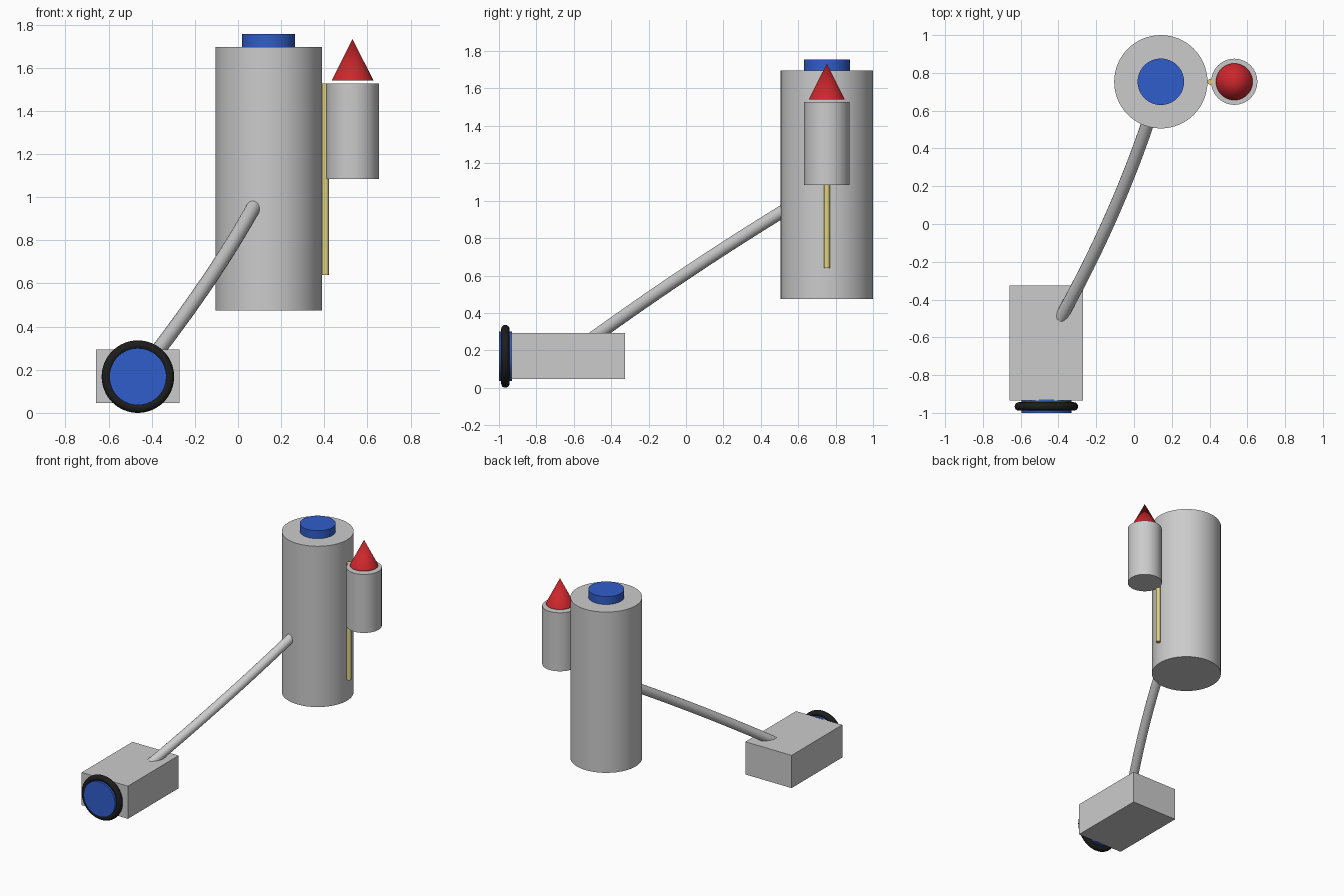
import bpy, math
from mathutils import Vector

if "Cube" in bpy.data.objects:
    bpy.data.objects.remove(bpy.data.objects["Cube"])


def material(name, rgb):
    m = bpy.data.materials.new(name)
    m.diffuse_color = (*rgb, 1)
    m.use_nodes = True
    m.node_tree.nodes["Principled BSDF"].inputs["Base Color"].default_value = m.diffuse_color
    return m


blue = material("blue", (0.03, 0.11, 0.6))
red = material("red", (0.6, 0.02, 0.025))
black = material("black", (0.012, 0.012, 0.012))
yellow = material("yellow", (0.75, 0.65, 0.22))


def finish(name, mat=None):
    ob = bpy.context.object
    ob.name = name
    if mat:
        ob.data.materials.append(mat)
    bpy.ops.object.shade_smooth_by_angle(angle=math.radians(35))
    return ob


def upright(name, x, y, r, z0, z1, mat=None, tip=None, sides=64):
    """Vertical cylinder, or cone when a tip radius is given."""
    bpy.ops.mesh.primitive_cone_add(
        vertices=sides, radius1=r, radius2=r if tip is None else tip,
        depth=z1 - z0, location=(x, y, (z0 + z1) / 2))
    return finish(name, mat)


MAIN_X, SIDE_X, AXIS_Y = 0.142, 0.531, 0.753
WHEEL_X, WHEEL_Z = -0.464, 0.168

# Large tank with cap
upright("main_tank", MAIN_X, AXIS_Y, 0.247, 0.475, 1.695)
upright("tank_cap", MAIN_X, AXIS_Y, 0.123, 1.69, 1.755, blue)

# Small side canister, its floating cone and the rod between the two tanks
upright("side_canister", SIDE_X, AXIS_Y, 0.122, 1.083, 1.527)
upright("canister_cone", SIDE_X, AXIS_Y, 0.097, 1.54, 1.733, red, tip=0)
upright("connecting_rod", 0.405, AXIS_Y, 0.016, 0.64, 1.527, yellow, sides=24)

# Base box
bpy.ops.mesh.primitive_cube_add(size=1, location=(WHEEL_X, -0.63, 0.17))
bpy.context.object.scale = (0.388, 0.608, 0.248)
bpy.ops.object.transform_apply(location=False, rotation=False, scale=True)
bpy.context.object.name = "base_box"

# Tyre and hub on the front of the box
facing = (math.pi / 2, 0, 0)
bpy.ops.mesh.primitive_torus_add(
    major_segments=64, minor_segments=16, major_radius=0.1455,
    minor_radius=0.0225, location=(WHEEL_X, -0.966, WHEEL_Z), rotation=facing)
finish("tyre", black)
bpy.ops.mesh.primitive_cylinder_add(
    vertices=64, radius=0.132, depth=0.07,
    location=(WHEEL_X, -0.965, WHEEL_Z), rotation=facing)
finish("wheel_hub", blue)

# Bowed hose from the box centre to the tank centre
start, end = Vector((WHEEL_X, -0.63, 0.17)), Vector((MAIN_X, AXIS_Y, 1.085))
bow = Vector((0.05, 0, 0.025))
curve = bpy.data.curves.new("hose", "CURVE")
curve.dimensions = "3D"
curve.bevel_depth = 0.034
curve.bevel_resolution = 6
curve.use_fill_caps = True
spline = curve.splines.new("POLY")
N = 24
spline.points.add(N)
for i, p in enumerate(spline.points):
    t = i / N
    p.co = (*(start.lerp(end, t) + bow * 4 * t * (1 - t)), 1)
spline.use_smooth = True
bpy.context.collection.objects.link(bpy.data.objects.new("hose", curve))
